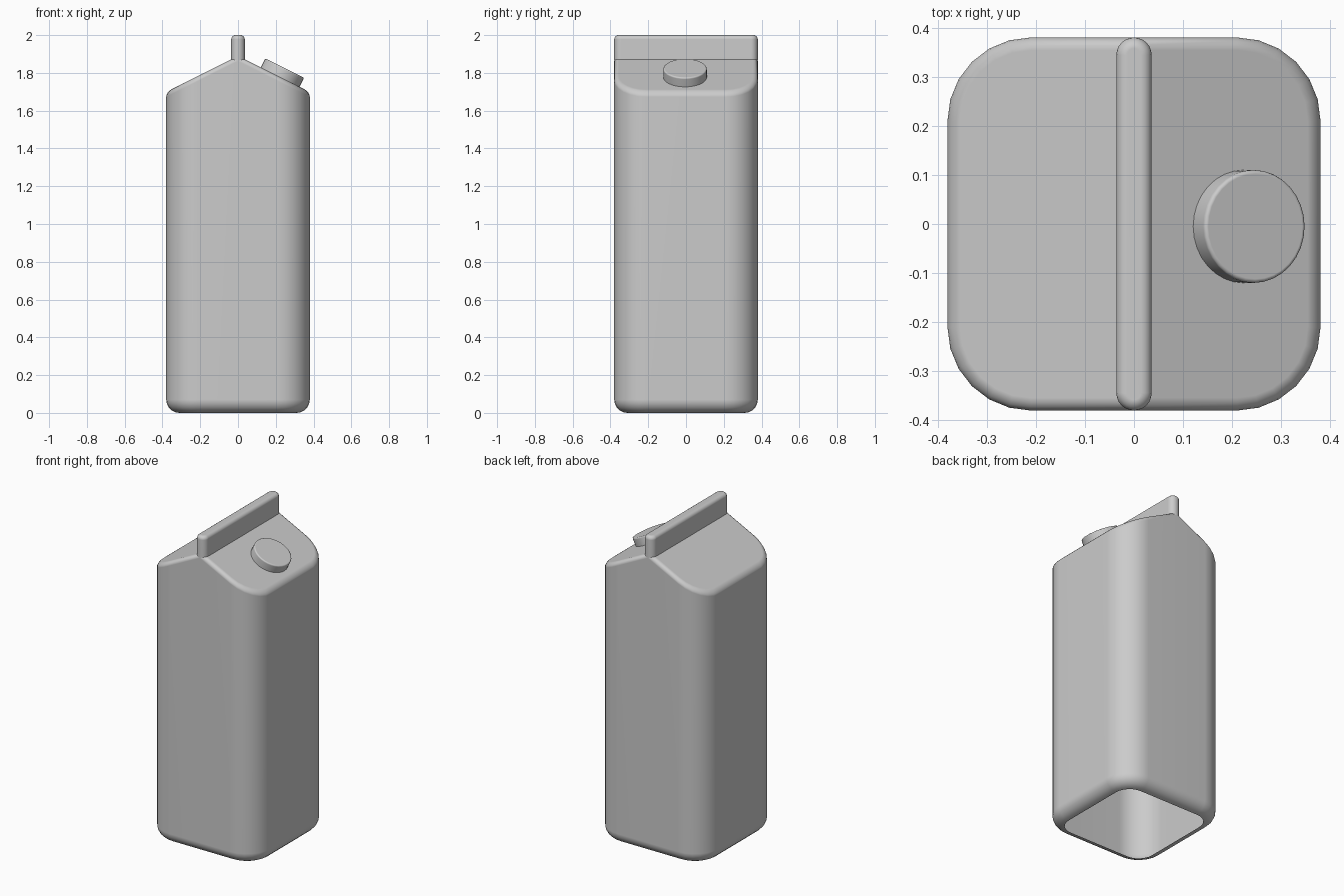
import bpy, bmesh, math
from mathutils import Matrix, Vector

if "Cube" in bpy.data.objects:
    bpy.data.objects.remove(bpy.data.objects["Cube"])

SLOPE, RIDGE = 0.5, 1.889


def roof(x):
    return RIDGE - SLOPE * abs(x)


def outline(hx, hy, r, n=6):
    """Rounded rectangle, starting at the middle of the +y side, clockwise order reversed."""
    pts = []
    for k, (sx, sy) in enumerate([(-1, 1), (-1, -1), (1, -1), (1, 1)]):
        if k % 2 == 0:
            pts.append((0.0, hy * sy))
        for i in range(n + 1):
            a = math.pi / 2 * (k + 1 + i / n)
            pts.append((sx * (hx - r) + r * math.cos(a), sy * (hy - r) + r * math.sin(a)))
    return pts


def stack(bm, rings):
    """Skin a list of closed point rings with quads; return the last ring."""
    last = None
    for ring in rings:
        cur = [bm.verts.new(p) for p in ring]
        if last:
            m = len(cur)
            for i in range(m):
                j = (i + 1) % m
                bm.faces.new((last[i], last[j], cur[j], cur[i]))
        last = cur
    return last


def finish(bm, name, angle=35):
    bmesh.ops.remove_doubles(bm, verts=bm.verts, dist=1e-5)
    me = bpy.data.meshes.new(name)
    bm.to_mesh(me)
    bm.free()
    ob = bpy.data.objects.new(name, me)
    bpy.context.collection.objects.link(ob)
    bpy.ops.object.select_all(action='DESELECT')
    ob.select_set(True)
    bpy.context.view_layer.objects.active = ob
    bpy.ops.object.shade_smooth_by_angle(angle=math.radians(angle))
    ob.modifiers.new("weighted_normals", 'WEIGHTED_NORMAL').keep_sharp = True
    return ob


def arc(r, n):
    """(inset, drop) pairs of a quarter-round edge, from the wall to the top."""
    return [(r * (1 - math.cos(a)), r * (1 - math.sin(a)))
            for a in (math.pi / 2 * i / n for i in range(n + 1))]


# carton body: open rounded base, straight walls, gabled roof with soft edges
H, R = 0.38, 0.17
bm = bmesh.new()
rings = [[(x, y, d) for x, y in outline(H - i, H - i, R - i)]
         for i, d in reversed(arc(0.07, 5))]
rings += [[(x, y, roof(x) - d) for x, y in outline(H - i, H - i, R - i)]
          for i, d in arc(0.026, 4)]
top = stack(bm, rings)
half = len(top) // 2
bm.faces.new(top[:half + 1])
bm.faces.new(top[half:] + top[:1])
finish(bm, "carton_body")

# sealed fin along the ridge
W = 0.036
bm = bmesh.new()
rings = [[(x, y, 1.865) for x, y in outline(W, H, W)]]
rings += [[(x, y, 2.0 - d) for x, y in outline(W - i, H - i, W - i)]
          for i, d in arc(0.022, 4)]
bm.faces.new(stack(bm, rings))
finish(bm, "top_fin")

# round screw cap lying on the right roof panel
bm = bmesh.new()
N, CR, CH = 32, 0.115, 0.05


def circle(r, z):
    return [(r * math.cos(2 * math.pi * k / N), r * math.sin(2 * math.pi * k / N), z)
            for k in range(N)]


rings = [circle(CR, -0.005)] + [circle(CR - i, CH - d) for i, d in arc(0.008, 3)]
bm.faces.new(stack(bm, rings))
cap = finish(bm, "screw_cap")
cap.matrix_world = (Matrix.Translation(Vector((0.225, -0.005, roof(0.225) + 0.004)))
                    @ Matrix.Rotation(math.atan(SLOPE), 4, 'Y'))
